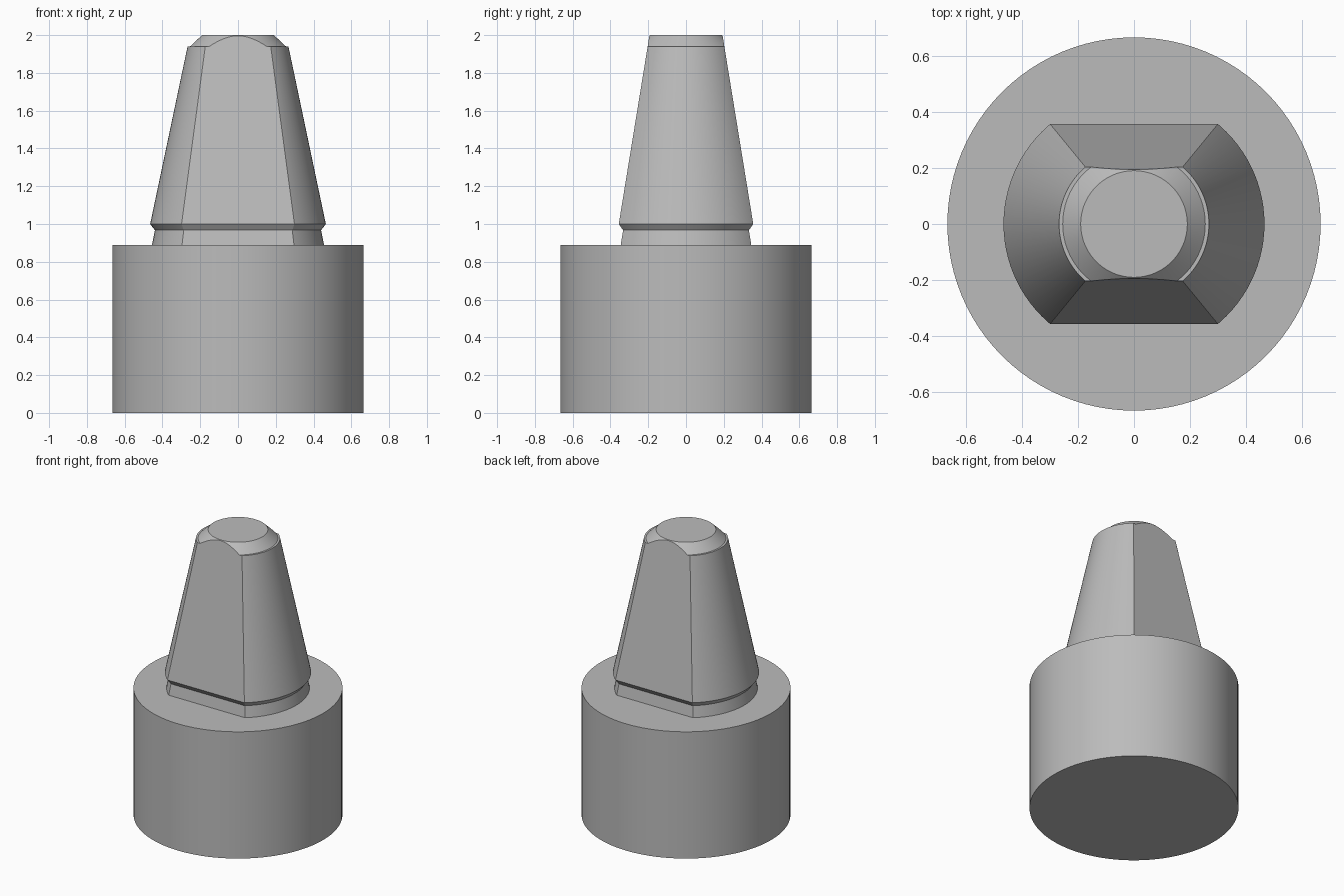
import bpy, bmesh, math
from mathutils import Matrix, Vector

cube = bpy.data.objects.get("Cube")
if cube:
    bpy.data.objects.remove(cube, do_unlink=True)

SEGMENTS = 96

steel = bpy.data.materials.new("plain grey")
steel.use_nodes = True
GREY = (0.5, 0.5, 0.5, 1)
steel.diffuse_color = GREY
steel.node_tree.nodes["Principled BSDF"].inputs["Base Color"].default_value = GREY


def finish(bm, name):
    bmesh.ops.recalc_face_normals(bm, faces=bm.faces)
    mesh = bpy.data.meshes.new(name)
    bm.to_mesh(mesh)
    bm.free()
    mesh.materials.append(steel)
    obj = bpy.data.objects.new(name, mesh)
    bpy.context.collection.objects.link(obj)
    return obj


def loft(name, rings):
    """Closed solid skinned through rings that share one point count."""
    bm = bmesh.new()
    loops = [[bm.verts.new(p) for p in ring] for ring in rings]
    for low, high in zip(loops, loops[1:]):
        for i in range(len(low)):
            j = (i + 1) % len(low)
            bm.faces.new((low[i], low[j], high[j], high[i]))
    bm.faces.new(loops[0][::-1])
    bm.faces.new(loops[-1])
    return finish(bm, name)


def circle(r, z):
    step = math.tau / SEGMENTS
    return [(r * math.cos(i * step), r * math.sin(i * step), z) for i in range(SEGMENTS)]


def lathe(name, profile):
    return loft(name, [circle(r, z) for r, z in profile])


def smooth(obj):
    bpy.ops.object.select_all(action="DESELECT")
    obj.select_set(True)
    bpy.context.view_layer.objects.active = obj
    bpy.ops.object.shade_smooth_by_angle(angle=math.radians(20))


# Cylindrical shank
shank = lathe("shank", [(0.665, 0), (0.665, 0.89)])

# Tapered tip: undercut neck, collar, cone, small ledge and chamfered end
tip = lathe("tapered_tip", [(0.465, 0.84), (0.44, 0.967), (0.465, 1.0),
                            (0.267, 1.94), (0.254, 1.94), (0.19, 2.0)])

# Sloping front and back flats that follow the same undercut
flats = [(0.36, 0.8), (0.333, 0.967), (0.356, 1.0), (0.177, 2.1)]
cutter = loft("flats_cutter", [[(-1, -y, z), (1, -y, z), (1, y, z), (-1, y, z)]
                               for y, z in flats])
cutter.hide_render = True

cut = tip.modifiers.new("front and back flats", "BOOLEAN")
cut.operation = "INTERSECT"
cut.solver = "EXACT"
cut.object = cutter
bpy.context.view_layer.objects.active = tip
bpy.ops.object.modifier_apply(modifier=cut.name)
bpy.data.objects.remove(cutter, do_unlink=True)

for part in (shank, tip):
    smooth(part)
